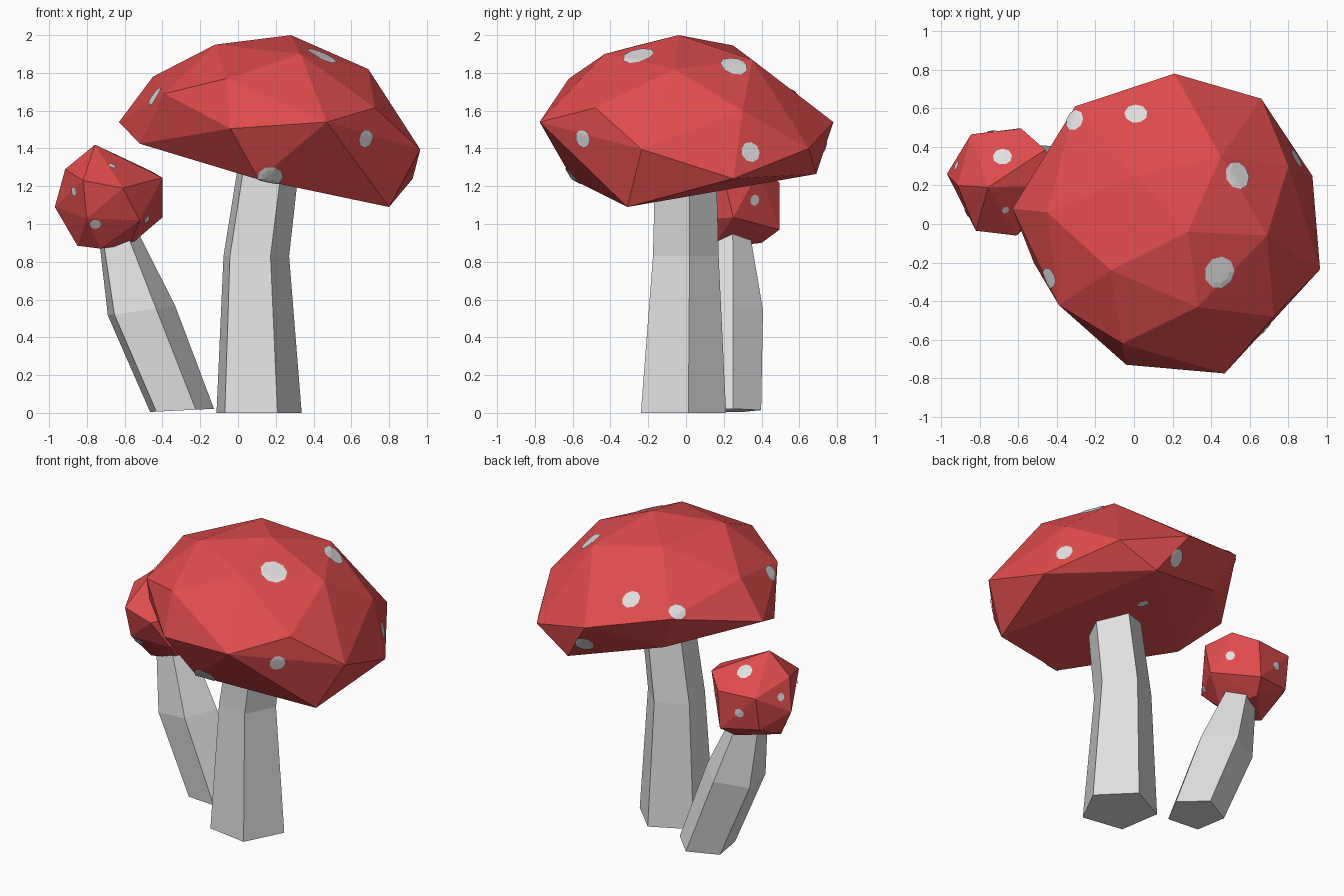
import bpy, bmesh, math
from mathutils import Vector
from mathutils.bvhtree import BVHTree

if "Cube" in bpy.data.objects:
    bpy.data.objects.remove(bpy.data.objects["Cube"])


def material(name, rgb):
    m = bpy.data.materials.new(name)
    m.diffuse_color = (*rgb, 1)
    m.use_nodes = True
    m.node_tree.nodes["Principled BSDF"].inputs["Base Color"].default_value = m.diffuse_color
    return m


RED = material("cap red", (0.74, 0.072, 0.072))
PALE = material("pale grey", (0.75, 0.75, 0.75))


def finish(bm, name, mat):
    me = bpy.data.meshes.new(name)
    bm.to_mesh(me)
    bm.free()
    me.materials.append(mat)
    ob = bpy.data.objects.new(name, me)
    bpy.context.collection.objects.link(ob)
    return ob


def stem(name, rings):
    """Five-sided stem lofted through rings (x, y, z, radius, slope in x)."""
    bm = bmesh.new()
    loops = []
    for x, y, z, r, slope in rings:
        loop = []
        for i in range(5):
            a = math.radians(9 + 72 * i)
            dx = r * math.cos(a)
            loop.append(bm.verts.new((x + dx, y + r * math.sin(a), z + slope * dx)))
        loops.append(loop)
    for lo, hi in zip(loops, loops[1:]):
        for i in range(5):
            j = (i + 1) % 5
            bm.faces.new((lo[i], lo[j], hi[j], hi[i]))
    bm.faces.new(loops[0][::-1])
    bm.faces.new(loops[-1])
    finish(bm, name, PALE)


def cap(name, points):
    """Faceted cap as the hull of its corners; returns a surface lookup."""
    bm = bmesh.new()
    for p in points:
        bm.verts.new(p)
    res = bmesh.ops.convex_hull(bm, input=bm.verts[:])
    loose = [v for v in bm.verts if not v.link_faces]
    bmesh.ops.delete(bm, geom=loose, context='VERTS')
    bmesh.ops.recalc_face_normals(bm, faces=bm.faces[:])
    tree = BVHTree.FromBMesh(bm)
    finish(bm, name, RED)
    return tree


def spots(name, tree, places, sides=9, steps=3):
    """Thin round plates laid on the cap surface at (x, y, z, radius)."""
    bm = bmesh.new()

    def on_surface(p):
        q, n, _, _ = tree.find_nearest(p)
        return bm.verts.new(q + n * 0.006)

    for x, y, z, r in places:
        c, n, _, _ = tree.find_nearest(Vector((x, y, z)))
        u = n.orthogonal().normalized()
        w = n.cross(u)
        mid = on_surface(c)
        prev = None
        for s in range(1, steps + 1):
            ring = []
            for i in range(sides):
                a = math.tau * i / sides
                ring.append(on_surface(c + (u * math.cos(a) + w * math.sin(a)) * r * s / steps))
            for i in range(sides):
                j = (i + 1) % sides
                if prev:
                    bm.faces.new((prev[i], ring[i], ring[j], prev[j]))
                else:
                    bm.faces.new((mid, ring[i], ring[j]))
            prev = ring
    finish(bm, name, PALE)


# stems
stem("large_stem", [(0.10, -0.025, 0.0, 0.24, 0), (0.088, -0.01, 0.83, 0.185, 0),
                    (0.155, -0.01, 1.32, 0.172, 0)])
stem("small_stem", [(-0.305, 0.22, 0.013, 0.18, 0.05), (-0.52, 0.22, 0.54, 0.19, 0.14),
                    (-0.64, 0.23, 0.95, 0.11, 0.1)])

# large tilted cap
large = cap("large_cap", [
    (0.28, -0.04, 2.0), (-0.12, -0.24, 1.95), (0.33, -0.43, 1.90), (0.69, -0.06, 1.82),
    (0.0, 0.25, 1.945), (0.45, 0.35, 1.87), (-0.06, -0.62, 1.77), (-0.45, 0.06, 1.78),
    (0.725, -0.48, 1.615), (0.47, -0.775, 1.54), (-0.04, -0.73, 1.505), (0.965, -0.235, 1.395),
    (0.925, 0.25, 1.24), (0.66, 0.65, 1.40), (0.21, 0.78, 1.54), (-0.39, -0.42, 1.69),
    (-0.63, 0.08, 1.54), (-0.305, 0.61, 1.67), (0.80, 0.30, 1.60), (0.80, -0.31, 1.09),
    (0.40, 0.69, 1.265), (0.11, -0.60, 1.235), (-0.52, -0.20, 1.425), (-0.2, 0.52, 1.42)])
spots("large_cap_spots", large, [
    (0.44, -0.25, 1.885, 0.085), (0.53, 0.25, 1.83, 0.075), (0.68, -0.55, 1.45, 0.05),
    (0.84, 0.34, 1.38, 0.055), (-0.44, -0.28, 1.675, 0.055), (-0.315, 0.54, 1.70, 0.055),
    (0.01, 0.59, 1.73, 0.06), (0.17, -0.60, 1.25, 0.07), (0.25, 0.73, 1.38, 0.06),
    (0.17, 0.30, 1.25, 0.04)])

# small round cap
small = cap("small_cap", [
    (-0.757, 0.19, 1.42), (-0.97, 0.26, 1.09), (-0.915, 0.20, 1.29), (-0.845, 0.465, 1.22),
    (-0.585, 0.495, 1.22), (-0.60, 0.495, 0.97), (-0.46, 0.385, 1.28), (-0.61, -0.06, 1.19),
    (-0.82, -0.035, 1.23), (-0.40, 0.20, 1.245), (-0.40, 0.25, 1.035), (-0.85, 0.20, 0.885),
    (-0.57, 0.15, 0.89), (-0.73, 0.12, 0.87), (-0.80, 0.0, 1.03), (-0.52, 0.02, 1.02),
    (-0.85, 0.43, 1.0), (-0.65, 0.40, 0.90)])
spots("small_cap_spots", small, [
    (-0.88, 0.05, 1.17, 0.025), (-0.66, 0.065, 1.32, 0.02), (-0.755, 0.02, 1.0, 0.03),
    (-0.47, 0.08, 1.02, 0.025), (-0.685, 0.37, 1.35, 0.05), (-0.94, 0.31, 1.20, 0.025),
    (-0.43, 0.39, 1.12, 0.03), (-0.74, 0.50, 1.10, 0.03)])
